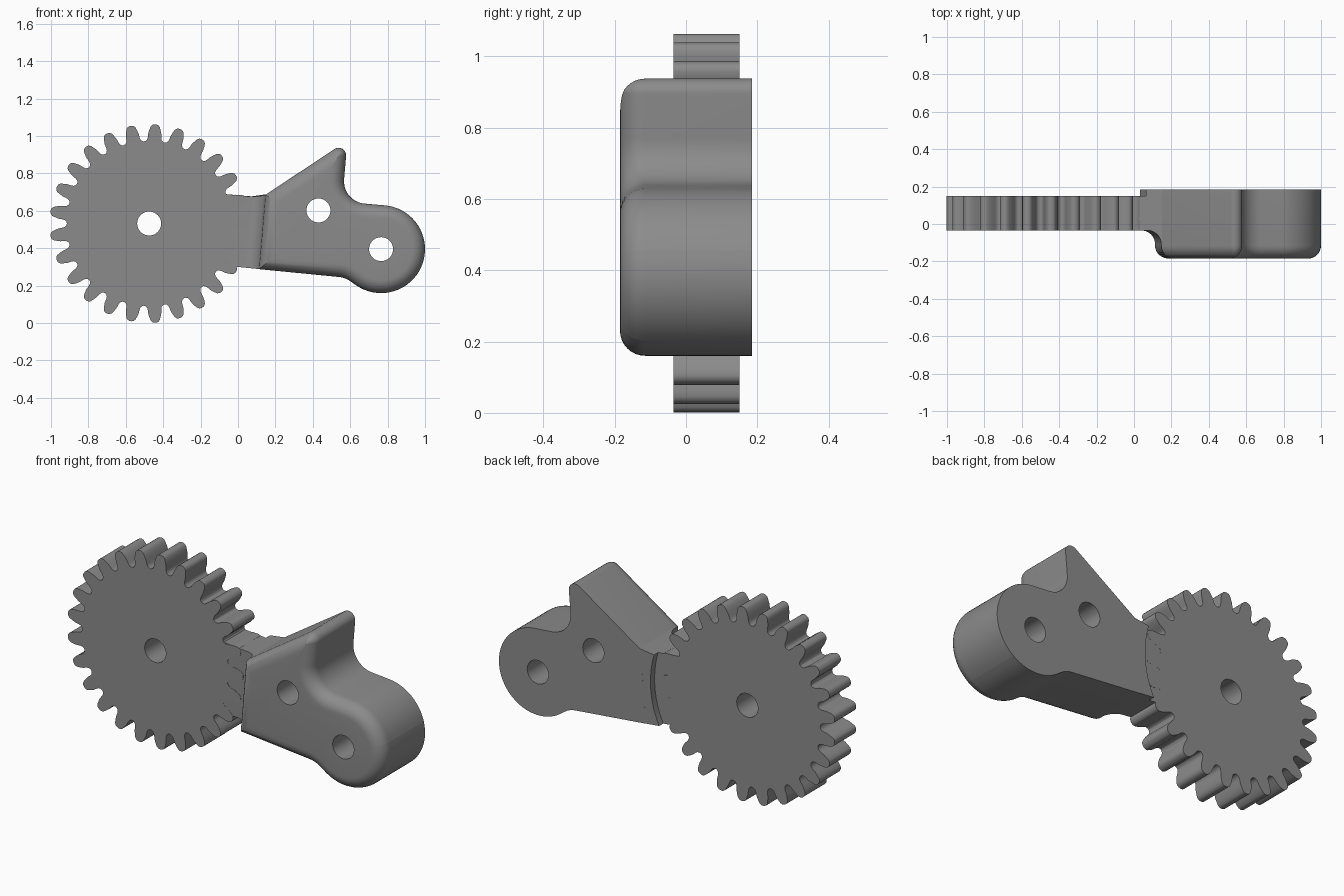
import bpy, bmesh, math
from mathutils import Vector

if "Cube" in bpy.data.objects:
    bpy.data.objects.remove(bpy.data.objects["Cube"])

grey = bpy.data.materials.new("plain_grey")
grey.diffuse_color = (0.26, 0.26, 0.26, 1)
grey.use_nodes = True
grey.node_tree.nodes["Principled BSDF"].inputs["Base Color"].default_value = grey.diffuse_color
GEAR_X, GEAR_Z = -0.475, 0.532


def loft(name, loops):
    """Skin a stack of equal-length point loops and cap both ends."""
    bm = bmesh.new()
    rows = [[bm.verts.new(p) for p in loop] for loop in loops]
    n = len(rows[0])
    for a, b in zip(rows, rows[1:]):
        for i in range(n):
            j = (i + 1) % n
            bm.faces.new((a[i], a[j], b[j], b[i]))
    bm.faces.new(rows[0])
    bm.faces.new(rows[-1])
    bmesh.ops.remove_doubles(bm, verts=bm.verts, dist=1e-5)
    bmesh.ops.recalc_face_normals(bm, faces=bm.faces)
    mesh = bpy.data.meshes.new(name)
    bm.to_mesh(mesh)
    bm.free()
    mesh.materials.append(grey)
    ob = bpy.data.objects.new(name, mesh)
    bpy.context.collection.objects.link(ob)
    return ob


def select(ob):
    bpy.ops.object.select_all(action='DESELECT')
    ob.select_set(True)
    bpy.context.view_layer.objects.active = ob


def drill(ob, x, z, r):
    """Cut a round hole through the part from front to back."""
    bpy.ops.mesh.primitive_cylinder_add(vertices=40, radius=r, depth=1,
                                        location=(x, 0, z), rotation=(math.pi / 2, 0, 0))
    cutter = bpy.context.object
    cutter.hide_render = True
    cutter.data.materials.append(grey)
    select(ob)
    mod = ob.modifiers.new("hole", 'BOOLEAN')
    mod.object = cutter
    mod.solver = 'EXACT'
    bpy.ops.object.modifier_apply(modifier=mod.name)
    bpy.data.objects.remove(cutter)


def smooth(ob):
    select(ob)
    bpy.ops.object.shade_smooth_by_angle(angle=math.radians(28))


def rounded_outline(corners, d, steps=12):
    """Counter-clockwise corners (x, z, radius), inset by d, each one rounded."""
    pts = [Vector(c[:2]) for c in corners]
    n, out = len(pts), []
    for i, p in enumerate(pts):
        e0 = (p - pts[i - 1]).normalized()
        e1 = (pts[(i + 1) % n] - p).normalized()
        n0, n1 = Vector((-e0.y, e0.x)), Vector((-e1.y, e1.x))
        miter = (n0 + n1) / (1 + n0.dot(n1))
        convex = e0.x * e1.y - e0.y * e1.x > 0
        r = corners[i][2]
        if r == 0:
            out.append(p + miter * d)
            continue
        r = max(r - d, 0.0005) if convex else r + d
        s = 1 if convex else -1
        centre = p + miter * (d + s * r)
        a0, turn = math.atan2(-s * n0.y, -s * n0.x), n0.angle_signed(n1) * -1
        out += [centre + r * Vector((math.cos(a0 + turn * k / steps),
                                     math.sin(a0 + turn * k / steps)))
                for k in range(steps + 1)]
    return out


# Gear: one tooth flank profile (radius, half angle in degrees), repeated
flank = [(0.440, 7.2), (0.4425, 6.0), (0.450, 5.0), (0.462, 4.5), (0.485, 4.1),
         (0.505, 3.3), (0.520, 2.6), (0.528, 1.7), (0.531, 0.7)]
tooth = [(r, -a) for r, a in flank] + [(r, a) for r, a in reversed(flank[1:])]
TEETH = 25
rim = [(r, math.radians(a + k * 360 / TEETH)) for k in range(TEETH) for r, a in tooth]
gear = loft("gear", [[(GEAR_X + r * math.cos(a), y, GEAR_Z + r * math.sin(a))
                      for r, a in rim] for y in (-0.035, 0.15)])
drill(gear, GEAR_X, GEAR_Z, 0.064)
smooth(gear)

# Arm body: lobe end, pointed ear, rounded front edge
LOBE_X, LOBE_Z, LOBE_R = 0.765, 0.395, 0.235
lobe = [(LOBE_X + LOBE_R / math.cos(math.radians(35)) * math.cos(math.radians(a)),
         LOBE_Z + LOBE_R / math.cos(math.radians(35)) * math.sin(math.radians(a)), LOBE_R)
        for a in (-90, -20, 50)]
corners = [(0.112, 0.288, 0), (0.573, 0.243, 0.13)] + lobe + [
    (0.557, 0.649, 0.12), (0.585, 0.976, 0.04), (0.146, 0.685, 0)]
FILLET = 0.07
layers = [(0.185, 0)]
for k in range(9):
    a = math.pi / 2 * k / 8
    layers.append((-0.185 + FILLET * (1 - math.sin(a)), FILLET * (1 - math.cos(a))))
body = loft("arm_body", [[(p.x, y, p.y) for p in rounded_outline(corners, d)]
                         for y, d in layers])
drill(body, 0.43, 0.602, 0.064)
drill(body, LOBE_X, LOBE_Z, 0.064)
smooth(body)


# Neck: joins gear and arm, flared at the front, curved step at the back
def neck_top(x):
    return 0.682 - 0.1 * x + 2.0 * max(0, x - 0.05) ** 2


def neck_bottom(x):
    return 0.300 - 0.1 * x


def neck_loop(t):
    z_mid = 0.295 + 0.39 * t
    wall = 0.113 + 0.033 * t
    step = GEAR_X + math.sqrt(0.56 ** 2 - (z_mid - GEAR_Z) ** 2)
    prof = [(-0.10, -0.034)]
    for k in range(9):
        a = math.pi / 2 * k / 8
        prof.append((wall - 0.075 + 0.075 * math.sin(a), -0.109 + 0.075 * math.cos(a)))
    prof += [(wall + 0.01, -0.109), (wall + 0.01, 0.1849),
             (step, 0.1849), (step, 0.1495), (-0.10, 0.1495)]
    return [(x, y, neck_bottom(x) + t * (neck_top(x) - neck_bottom(x))) for x, y in prof]


neck = loft("neck", [neck_loop(k / 12) for k in range(13)])
smooth(neck)
